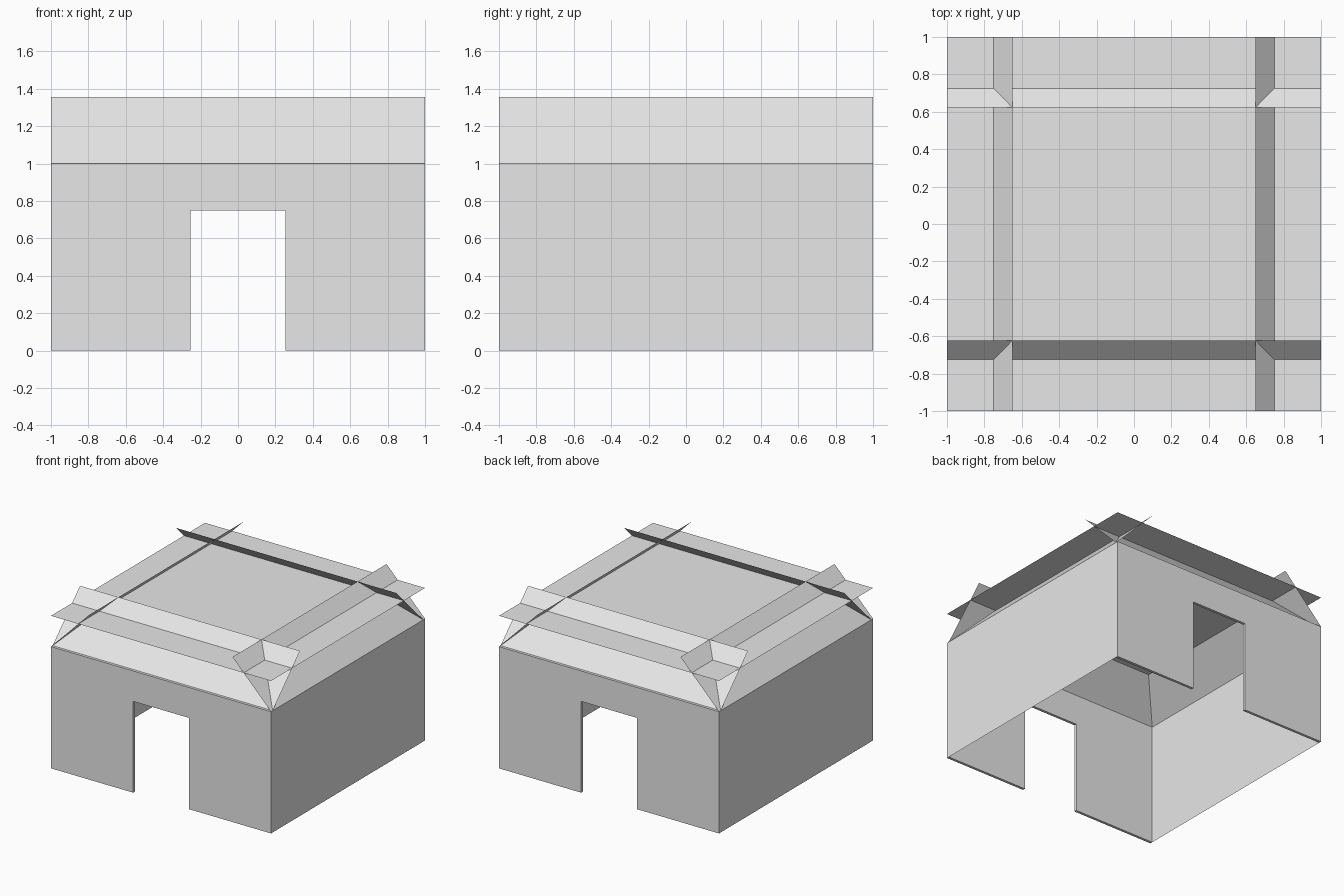
import bpy, bmesh, math
from mathutils import Matrix

if "Cube" in bpy.data.objects:
    bpy.data.objects.remove(bpy.data.objects["Cube"])

grey = bpy.data.materials.new("plain grey")
grey.diffuse_color = (0.8, 0.8, 0.8, 1)
grey.use_nodes = True
grey.node_tree.nodes["Principled BSDF"].inputs["Base Color"].default_value = grey.diffuse_color

WALL, DOOR_W, DOOR_H = 0.022, 0.253, 0.75   # wall thickness, door half width, door height
FLAT, TOP = 1.253, 1.356                    # heights of roof deck and slope tops


def sheet(name, outline, turn=0.0, push=None):
    """One flat polygon, optionally extruded by push, turned about z."""
    bm = bmesh.new()
    face = bm.faces.new([bm.verts.new(p) for p in outline])
    if push:
        ext = bmesh.ops.extrude_face_region(bm, geom=[face], use_keep_orig=True)
        moved = [e for e in ext["geom"] if isinstance(e, bmesh.types.BMVert)]
        bmesh.ops.translate(bm, verts=moved, vec=push)
        bmesh.ops.recalc_face_normals(bm, faces=bm.faces)
    bm.transform(Matrix.Rotation(turn, 4, 'Z'))
    mesh = bpy.data.meshes.new(name)
    bm.to_mesh(mesh)
    bm.free()
    mesh.materials.append(grey)
    obj = bpy.data.objects.new(name, mesh)
    bpy.context.collection.objects.link(obj)
    return obj


def slope(name, base, top, turn):
    """Full-width roof plane leaning inwards."""
    sheet(name, [(-1, -base, 1), (1, -base, 1), (1, -top, TOP), (-1, -top, TOP)], turn)


# Door wall profile, drawn on the outer face
door_wall = [(x, -1, z) for x, z in (
    (-1, 0), (-DOOR_W, 0), (-DOOR_W, DOOR_H), (DOOR_W, DOOR_H),
    (DOOR_W, 0), (1, 0), (1, 1), (-1, 1))]

# Door walls and their slopes, front and back
for side, turn in (("front", 0), ("back", math.pi)):
    sheet(side + "_door_wall", door_wall, turn, (0, WALL, 0))
    slope(side + "_roof_slope", 1 - WALL, 0.623, turn)

# Plain side walls and their slopes
for side, turn in (("right", math.pi / 2), ("left", -math.pi / 2)):
    sheet(side + "_wall", [(-1, -1, 0), (1, -1, 0), (1, -1, 1), (-1, -1, 1)], turn)
    slope(side + "_roof_slope", 1, 0.65, turn)

# Flat roof deck crossing the slopes
sheet("roof_deck", [(-1, -1, FLAT), (1, -1, FLAT), (1, 1, FLAT), (-1, 1, FLAT)])
